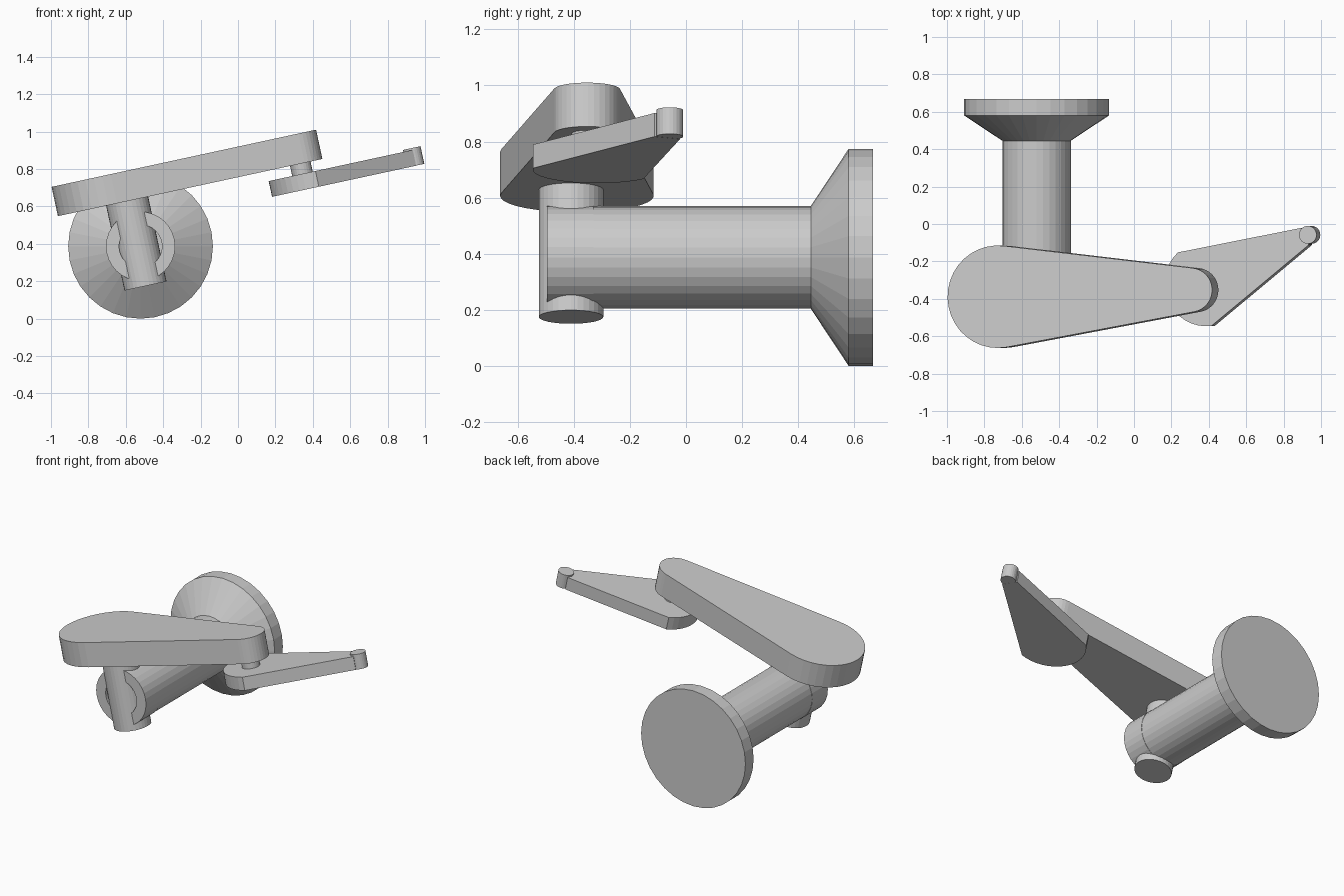
import bpy, bmesh, math
from mathutils import Matrix, Vector

if "Cube" in bpy.data.objects:
    bpy.data.objects.remove(bpy.data.objects["Cube"])

TILT = math.radians(12.2)


def finish(name, bm, matrix):
    bmesh.ops.recalc_face_normals(bm, faces=bm.faces)
    me = bpy.data.meshes.new(name)
    bm.to_mesh(me)
    bm.free()
    ob = bpy.data.objects.new(name, me)
    bpy.context.collection.objects.link(ob)
    ob.matrix_world = matrix
    return ob


def prism(name, pts, z0, z1, matrix):
    """Extrude a flat outline from z0 to z1."""
    bm = bmesh.new()
    lo = [bm.verts.new((x, y, z0)) for x, y in pts]
    hi = [bm.verts.new((x, y, z1)) for x, y in pts]
    bm.faces.new(lo)
    bm.faces.new(hi)
    n = len(pts)
    for i in range(n):
        j = (i + 1) % n
        bm.faces.new((lo[i], lo[j], hi[j], hi[i]))
    return finish(name, bm, matrix)


def lathe(name, profile, matrix, sides=32):
    """Revolve (radius, height) points about local z; radius 0 is capped."""
    bm = bmesh.new()
    rings = [[bm.verts.new((r * math.cos(2 * math.pi * i / sides),
                            r * math.sin(2 * math.pi * i / sides), h))
              for i in range(sides)] for r, h in profile]
    for a, b in zip(rings, rings[1:]):
        for i in range(sides):
            j = (i + 1) % sides
            bm.faces.new((a[i], a[j], b[j], b[i]))
    bm.faces.new(rings[0])
    bm.faces.new(rings[-1])
    return finish(name, bm, matrix)


def arc(cx, cy, r, a0, a1, n):
    return [(cx + r * math.cos(a0 + (a1 - a0) * i / n),
             cy + r * math.sin(a0 + (a1 - a0) * i / n)) for i in range(n + 1)]


def circle(cx, cy, r, n=32):
    return arc(cx, cy, r, 0, 2 * math.pi, n)[:-1]


# Horizontal mount: flange, cone, shaft and a bored front end
mount = Matrix.Translation((-0.521, 0, 0.387)) @ Matrix.Rotation(math.radians(-90), 4, 'X')
lathe("wall_mount", [(0.387, 0.667), (0.387, 0.58), (0.183, 0.445), (0.183, -0.33),
                     (0.185, -0.33), (0.185, -0.495), (0.115, -0.495), (0.115, -0.33)], mount)

# Tilted frame shared by both arms and their pins
frame = Matrix.Translation((-0.963, 0, 0.548)) @ Matrix.Rotation(-TILT, 4, 'Y')
prism("hinge_pin", circle(0.379, -0.41, 0.115), -0.464, 0.01, frame)

# Tapered main arm: two round ends joined by tangents
big, small = Vector((0.274, -0.389)), Vector((1.329, -0.353))
R, r = 0.274, 0.118
axis = small - big
ang = math.atan2(axis.y, axis.x)
phi = math.acos((R - r) / axis.length)
outline = (arc(big.x, big.y, R, ang + phi, ang + 2 * math.pi - phi, 20)
           + arc(small.x, small.y, r, ang - phi, ang + phi, 16))
prism("main_arm", outline, 0, 0.16, frame)
prism("elbow_pin", circle(1.326, -0.353, 0.056, 24), -0.07, 0.01, frame)

# Wedge forearm: rounded base narrowing to the tip
hub, tip = Vector((1.369, -0.3185)), Vector((1.926, -0.058))
d = (tip - hub).normalized()
side = Vector((-d.y, d.x)) * 0.05
ang = math.atan2(d.y, d.x)
base = arc(hub.x, hub.y, 0.228, ang + math.radians(108), ang + math.radians(252), 16)
end = tip - d * 0.02
prism("forearm", base + [tuple(end - side), tuple(end + side)], -0.141, -0.055, frame)
prism("tip_knob", circle(tip.x, tip.y, 0.048, 24), -0.1405, -0.044, frame)
